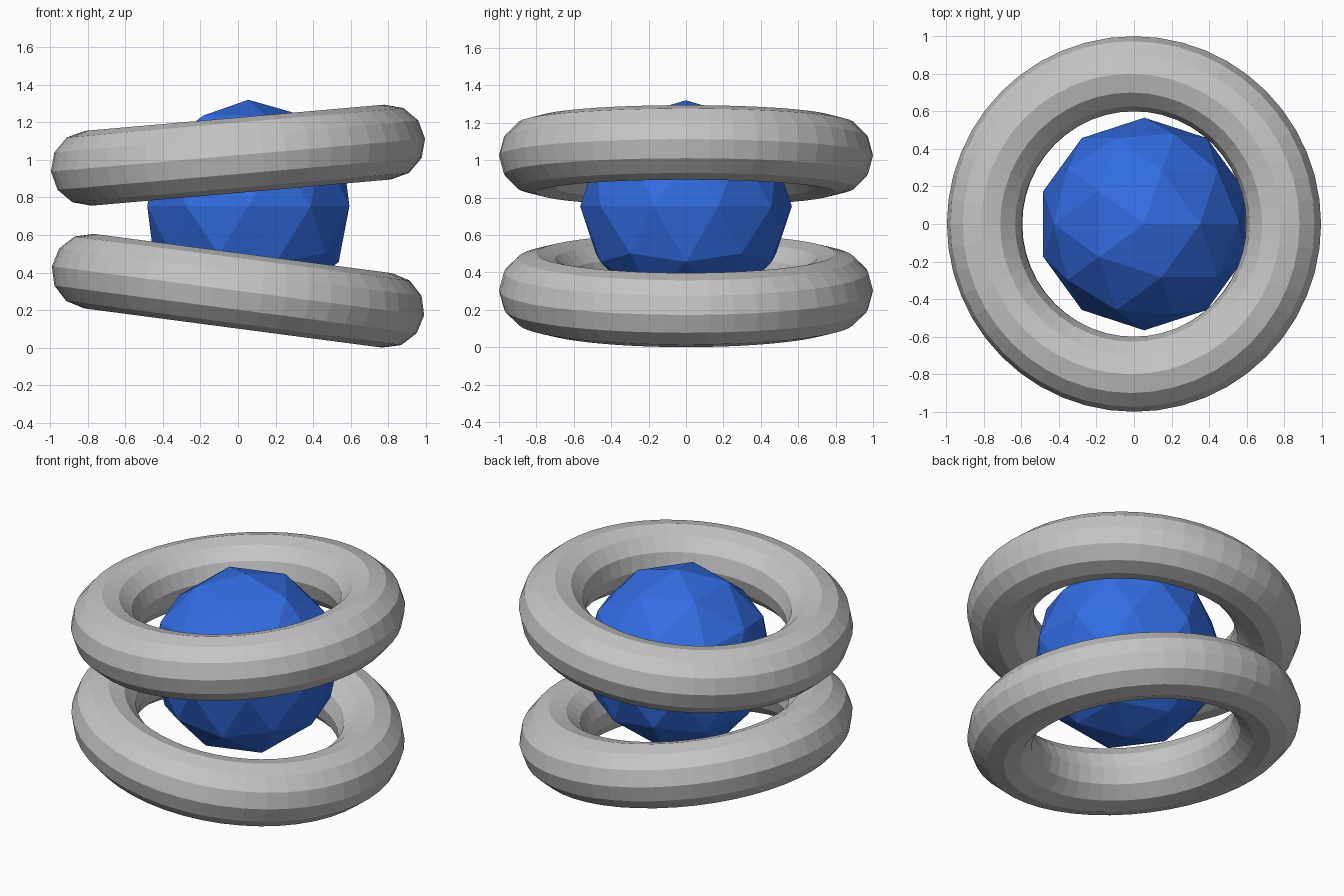
import bpy
import math

if "Cube" in bpy.data.objects:
    bpy.data.objects.remove(bpy.data.objects["Cube"])


def make_material(name, rgb):
    mat = bpy.data.materials.new(name)
    mat.diffuse_color = (*rgb, 1.0)
    mat.use_nodes = True
    mat.node_tree.nodes["Principled BSDF"].inputs["Base Color"].default_value = mat.diffuse_color
    return mat


grey = make_material("light grey", (0.56, 0.56, 0.56))
blue = make_material("bright blue", (0.032, 0.15, 0.76))


def add_ring(name, z, tilt):
    # Flat-faced ring, tilted about the y axis
    bpy.ops.mesh.primitive_torus_add(
        major_radius=0.8, minor_radius=0.2,
        major_segments=48, minor_segments=12,
        location=(0, 0, z), rotation=(0, math.radians(tilt), 0))
    ring = bpy.context.object
    ring.name = name
    ring.data.materials.append(grey)


# Two rings leaning towards each other on the left
add_ring("lower_ring", 0.303, 7.5)
add_ring("upper_ring", 1.025, -5.0)

# Faceted ball held between the rings
bpy.ops.mesh.primitive_ico_sphere_add(
    subdivisions=2, radius=0.566, location=(0.055, 0, 0.754))
ball = bpy.context.object
ball.name = "ball"
ball.data.materials.append(blue)
